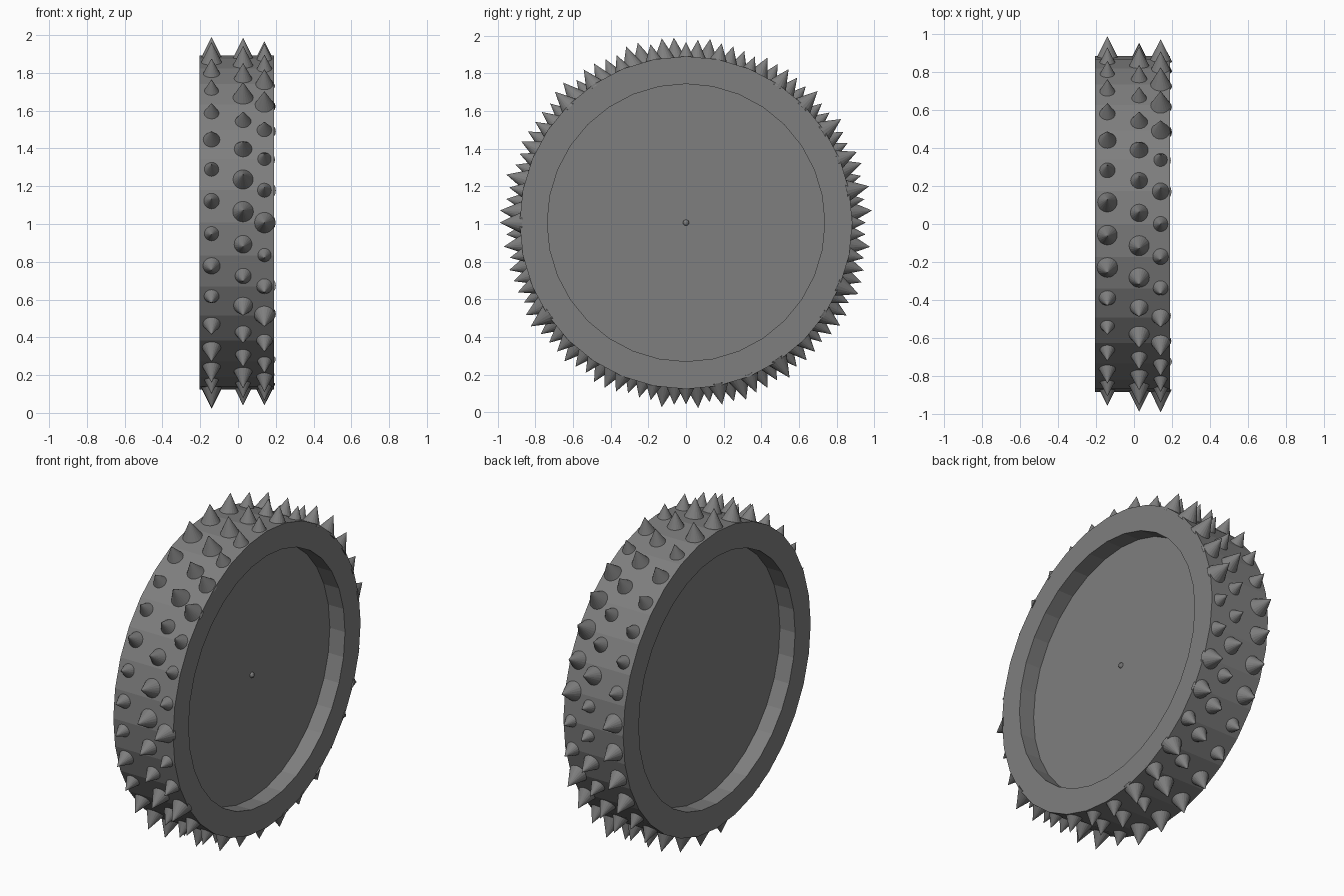
import bpy, bmesh, math, random
from mathutils import Matrix, Vector

if "Cube" in bpy.data.objects:
    bpy.data.objects.remove(bpy.data.objects["Cube"], do_unlink=True)

random.seed(4)
SIDES = 32
CENTRE = Vector((0, 0, 1.007))
STEP = 2 * math.pi / SIDES

grey = bpy.data.materials.new("dark grey")
grey.use_nodes = True
colour = (0.21, 0.21, 0.21, 1)
grey.diffuse_color = colour
grey.node_tree.nodes["Principled BSDF"].inputs["Base Color"].default_value = colour


def finish(bm, name):
    bmesh.ops.recalc_face_normals(bm, faces=bm.faces)
    mesh = bpy.data.meshes.new(name)
    bm.to_mesh(mesh)
    bm.free()
    mesh.materials.append(grey)
    obj = bpy.data.objects.new(name, mesh)
    obj.location = CENTRE
    bpy.context.collection.objects.link(obj)
    return obj


# Wheel: faceted lathe around x, recessed on both sides
LEFT, RIGHT, DEPTH = 0.19, -0.204, 0.1
OUTER, INNER = 0.884, 0.737
profile = [(RIGHT + DEPTH, INNER), (RIGHT, INNER), (RIGHT, OUTER),
           (LEFT, OUTER), (LEFT, INNER), (LEFT - DEPTH, INNER)]
bm = bmesh.new()
rings = [[bm.verts.new((x, r * math.cos(i * STEP), r * math.sin(i * STEP)))
          for i in range(SIDES)] for x, r in profile]
for a, b in zip(rings, rings[1:]):
    for i in range(SIDES):
        j = (i + 1) % SIDES
        bm.faces.new((a[i], a[j], b[j], b[i]))
bm.faces.new(rings[0])
bm.faces.new(rings[-1])
finish(bm, "wheel")


# Spikes: three staggered rows of cones of varied size
def spike_row(name, x, offset):
    bm = bmesh.new()
    for i in range(SIDES):
        angle = i * STEP + offset * STEP
        out = Vector((0, -math.cos(angle), math.sin(angle)))
        size = random.uniform(0.68, 1)
        height = 0.123 * size
        turn = out.to_track_quat('Z', 'Y').to_matrix().to_4x4()
        place = Matrix.Translation(out * (0.87 + height / 2) + Vector((x, 0, 0)))
        bmesh.ops.create_cone(bm, cap_ends=True, segments=20, radius1=0.061 * size,
                              radius2=0, depth=height, matrix=place @ turn)
    finish(bm, name)


spike_row("right_spikes", -0.14, 2 / 3)
spike_row("middle_spikes", 0.027, 1 / 3)
spike_row("left_spikes", 0.14, 0)

# Small hub pin in the left recess
bm = bmesh.new()
bmesh.ops.create_uvsphere(bm, u_segments=12, v_segments=8, radius=0.016,
                          matrix=Matrix.Translation((LEFT - DEPTH, 0, 0)))
finish(bm, "hub_pin")
